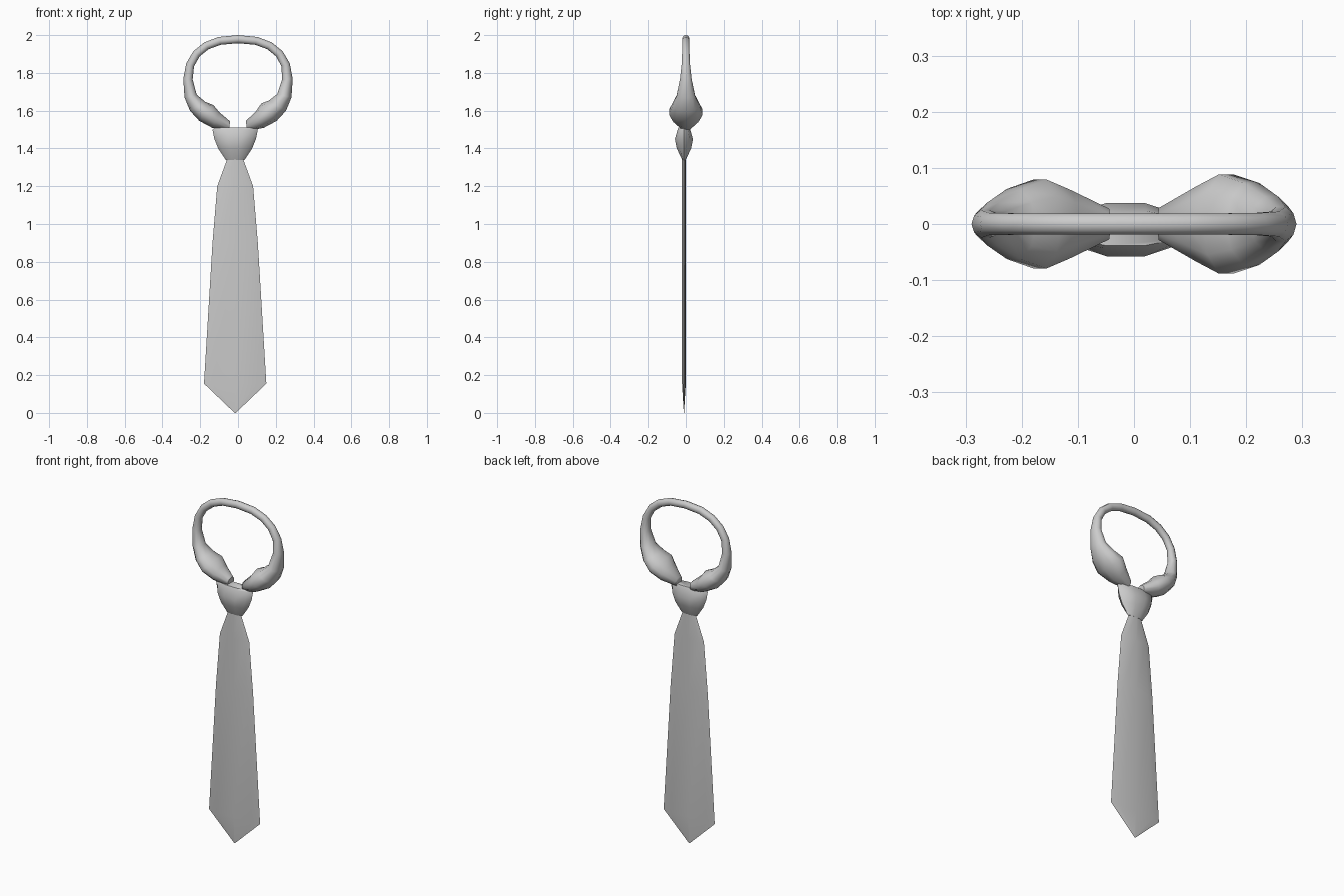
import bpy, bmesh
from math import cos, sin, exp, pi, tau, radians, copysign
from mathutils import Vector

cube = bpy.data.objects.get("Cube")
if cube:
    bpy.data.objects.remove(cube)

grey = (.6, .6, .6, 1)
fabric = bpy.data.materials.new("grey_fabric")
fabric.diffuse_color = grey
fabric.use_nodes = True
fabric.node_tree.nodes["Principled BSDF"].inputs["Base Color"].default_value = grey


def loft(name, sections, sides):
    """Skin elliptical rings, each given as centre, half width vector, half depth."""
    bm = bmesh.new()
    rings = []
    for centre, half_width, depth in sections:
        ring = []
        for step in range(sides):
            angle = step * tau / sides
            offset = half_width * cos(angle) + Vector((0, depth * sin(angle), 0))
            ring.append(bm.verts.new(centre + offset))
        rings.append(ring)
    for lower, upper in zip(rings, rings[1:]):
        for i in range(sides):
            j = (i + 1) % sides
            bm.faces.new((lower[i], lower[j], upper[j], upper[i]))
    bm.faces.new(rings[0])
    bm.faces.new(rings[-1])
    bmesh.ops.recalc_face_normals(bm, faces=bm.faces)
    mesh = bpy.data.meshes.new(name)
    bm.to_mesh(mesh)
    bm.free()
    mesh.materials.append(fabric)
    obj = bpy.data.objects.new(name, mesh)
    bpy.context.collection.objects.link(obj)
    bpy.ops.object.select_all(action="DESELECT")
    obj.select_set(True)
    bpy.context.view_layer.objects.active = obj
    bpy.ops.object.shade_smooth_by_angle(angle=radians(55))


def level(height, half_width, depth):
    """Horizontal ring shared by the blade and the knot."""
    return Vector((-.015, -.01, height)), Vector((half_width, 0, 0)), depth


# Hanging blade: point, corners, long taper, shoulder, neck
blade_outline = [(0, .003), (.155, .165), (.9, .12), (1.2, .095), (1.35, .04)]
loft("blade", [level(z, w, min(.01, w / 4)) for z, w in blade_outline], 8)

# Knot, flaring toward the collar
knot_outline = [(1.34, .05, .01), (1.4, .09, .04), (1.45, .11, .05),
                (1.5, .12, .035), (1.51, .11, .03)]
loft("knot", [level(*row) for row in knot_outline], 10)


def rounded(value):
    """Push a sine or cosine outward for a slightly squared oval."""
    return copysign(abs(value) ** .85, value)


def loop_section(angle):
    """Ring of the neck loop, swelling into a lobe beside the knot."""
    on_left = angle > pi
    from_knot = tau - angle if on_left else angle
    fullness = 1.15 if on_left else 1
    past_lobe = from_knot - radians(38)
    spread = radians(22 if past_lobe < 0 else 36 * fullness)
    swell = fullness * exp(-(past_lobe / spread) ** 2)
    width = .043 + .07 * swell
    depth = .02 + .064 * swell
    outer = Vector((-.29 * rounded(sin(angle)), 0, 1.745 - .255 * rounded(cos(angle))))
    inward = Vector((sin(angle), 0, cos(angle)))
    return outer + inward * width / 2, inward * width / 2, depth


# Neck loop, running from one side of the knot round to the other
gap = radians(7)
segments = 20
loft("neck_loop", [loop_section(gap + (tau - 2 * gap) * i / segments)
                   for i in range(segments + 1)], 10)
